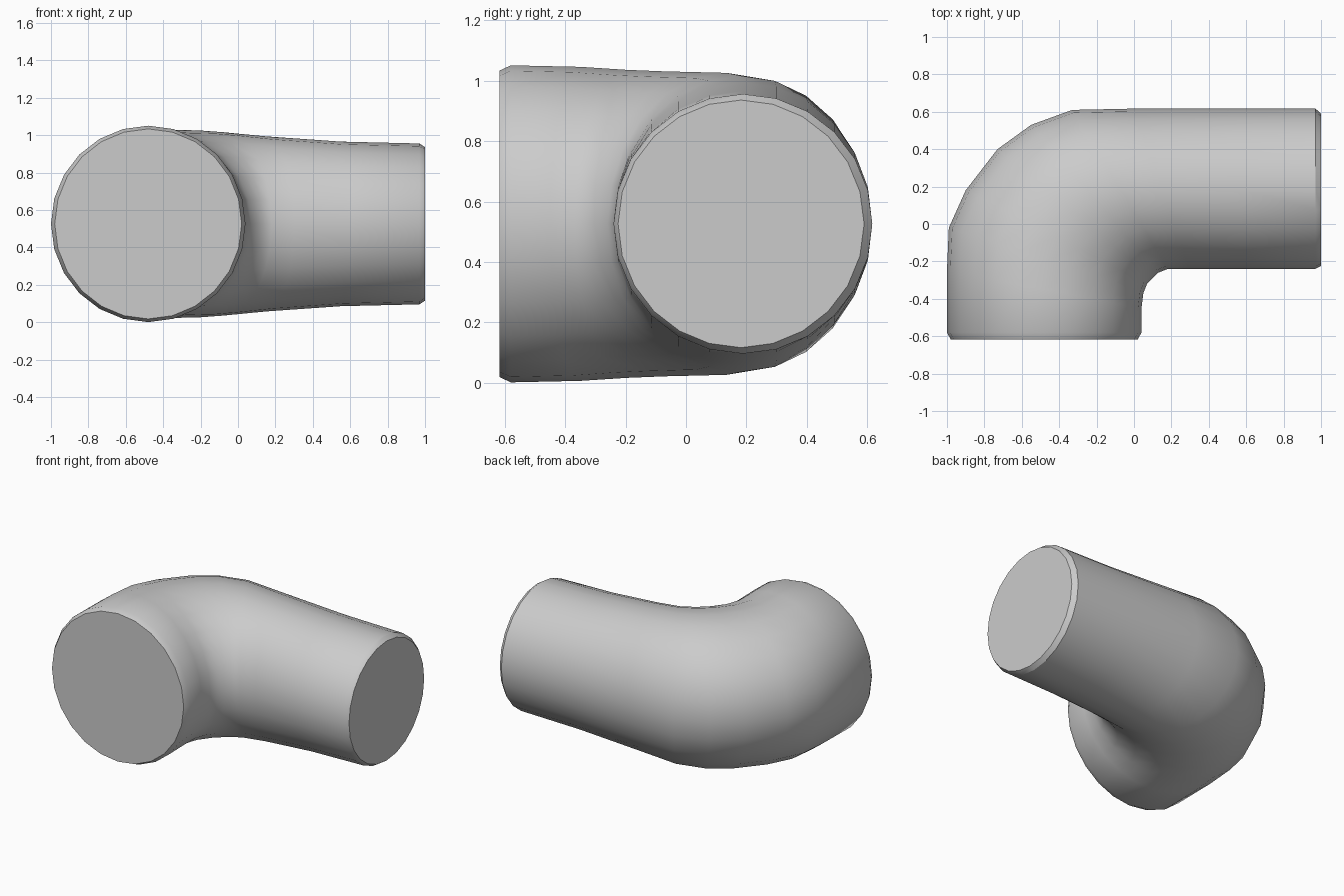
import bpy, bmesh, math
from mathutils import Vector

default = bpy.data.objects.get("Cube")
if default:
    bpy.data.objects.remove(default, do_unlink=True)

SIDES = 24
MID_Z = 0.526

# Sections along the elbow: outer bend point, inner bend point, half height
sections = [
    ((-0.98, -0.617), (0.02, -0.617), 0.508),
    ((-1.00, -0.58), (0.04, -0.58), 0.525),
    ((-1.00, -0.25), (0.04, -0.45), 0.52),
    ((-0.99, -0.02), (0.05, -0.37), 0.51),
    ((-0.90, 0.18), (0.07, -0.32), 0.505),
    ((-0.73, 0.40), (0.10, -0.29), 0.502),
    ((-0.55, 0.53), (0.13, -0.26), 0.50),
    ((-0.33, 0.61), (0.18, -0.24), 0.49),
    ((0.00, 0.617), (0.30, -0.24), 0.468),
    ((0.50, 0.617), (0.60, -0.24), 0.44),
    ((0.97, 0.617), (0.97, -0.24), 0.43),
    ((1.00, 0.59), (1.00, -0.225), 0.41),
]


def ring(bm, outer, inner, half_height):
    """One elliptical cross-section standing upright between two plan points."""
    outer, inner = Vector((*outer, MID_Z)), Vector((*inner, MID_Z))
    centre, across = (outer + inner) / 2, (outer - inner) / 2
    up = Vector((0, 0, half_height))
    angles = [math.tau * i / SIDES for i in range(SIDES)]
    return [bm.verts.new(centre + across * math.cos(a) + up * math.sin(a)) for a in angles]


# Pipe elbow: skin the sections and cap both ends
bm = bmesh.new()
rings = [ring(bm, *s) for s in sections]
for a, b in zip(rings, rings[1:]):
    for i in range(SIDES):
        j = (i + 1) % SIDES
        bm.faces.new((a[i], a[j], b[j], b[i]))
bm.faces.new(rings[0])
bm.faces.new(rings[-1])
bmesh.ops.recalc_face_normals(bm, faces=bm.faces)
mesh = bpy.data.meshes.new("pipe_elbow")
bm.to_mesh(mesh)
bm.free()

elbow = bpy.data.objects.new("pipe_elbow", mesh)
bpy.context.collection.objects.link(elbow)

# Plain grey material
grey = bpy.data.materials.new("light_grey")
grey.use_nodes = True
colour = (0.6, 0.6, 0.6, 1)
grey.diffuse_color = colour
grey.node_tree.nodes["Principled BSDF"].inputs["Base Color"].default_value = colour
mesh.materials.append(grey)

# Smooth pipe wall with crisp end rims
bpy.ops.object.select_all(action="DESELECT")
elbow.select_set(True)
bpy.context.view_layer.objects.active = elbow
bpy.ops.object.shade_smooth_by_angle(angle=math.radians(30))
